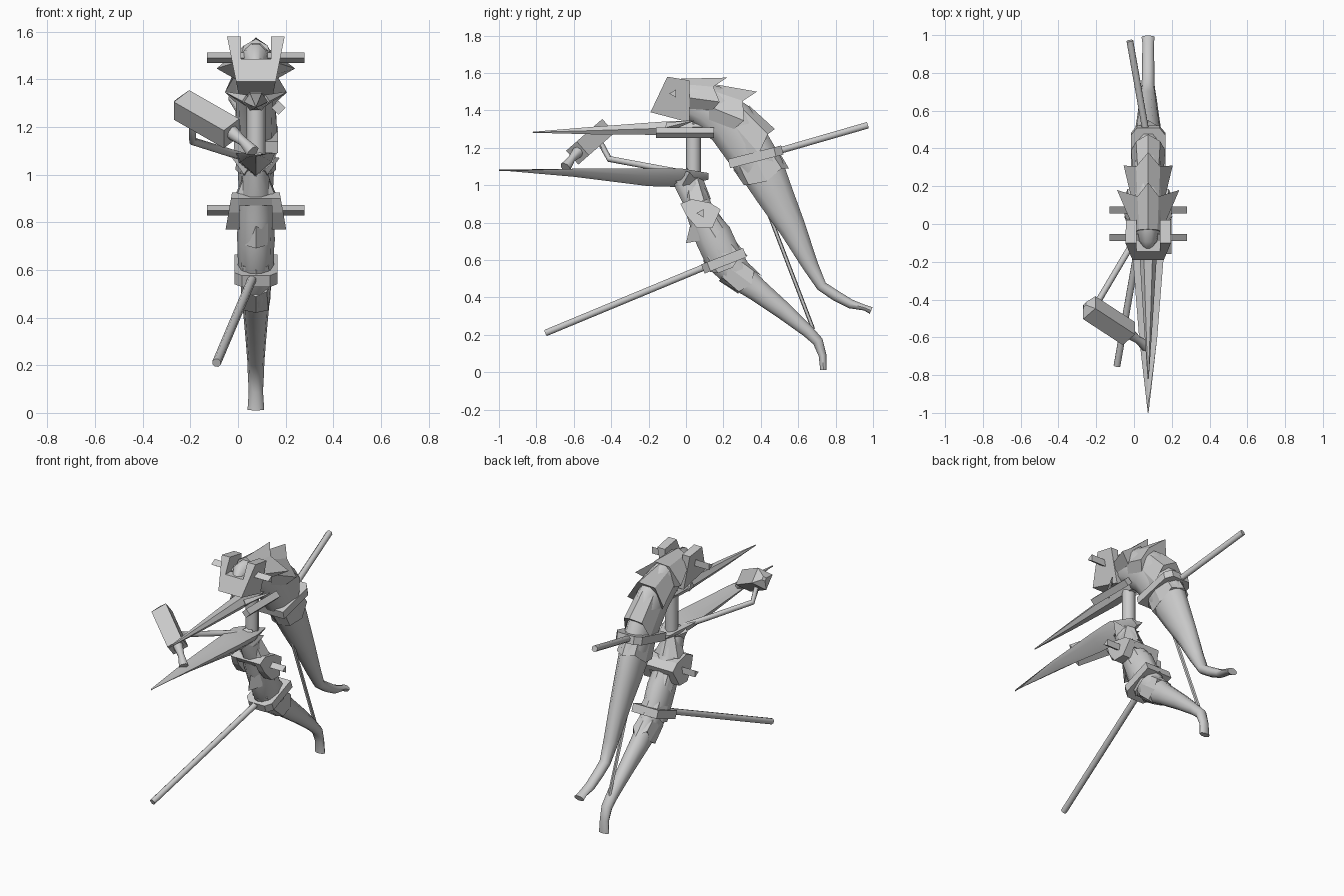
import bpy, bmesh, math
from mathutils import Vector

if "Cube" in bpy.data.objects:
    bpy.data.objects.remove(bpy.data.objects["Cube"])

CX = 0.075  # centre plane of the limbs
mat = bpy.data.materials.new("light grey")
mat.diffuse_color = (0.6, 0.6, 0.6, 1)
mat.use_nodes = True
mat.node_tree.nodes["Principled BSDF"].inputs["Base Color"].default_value = mat.diffuse_color


def finish(name, bm, smooth=None):
    bmesh.ops.recalc_face_normals(bm, faces=bm.faces)
    me = bpy.data.meshes.new(name)
    bm.to_mesh(me)
    bm.free()
    ob = bpy.data.objects.new(name, me)
    bpy.context.collection.objects.link(ob)
    me.materials.append(mat)
    if smooth:
        bpy.ops.object.select_all(action='DESELECT')
        ob.select_set(True)
        bpy.context.view_layer.objects.active = ob
        bpy.ops.object.shade_smooth_by_angle(angle=math.radians(smooth))
    return ob


def frame(t):
    t = t.normalized()
    ref = Vector((1, 0, 0)) if abs(t.x) < 0.9 else Vector((0, 1, 0))
    side = (ref - t * ref.dot(t)).normalized()
    return side, side.cross(t)


def skin(bm, rings, cap=True):
    rv = [[bm.verts.new(p) for p in r] for r in rings]
    n = len(rv[0])
    for a, b in zip(rv, rv[1:]):
        for i in range(n):
            bm.faces.new((a[i], a[(i + 1) % n], b[(i + 1) % n], b[i]))
    if cap:
        bm.faces.new(rv[0])
        bm.faces.new(rv[-1])


def tube(name, stations, sides=8, smooth=None, turn=0.0):
    """stations: (point, half depth, half width)"""
    pts = [Vector(s[0]) for s in stations]
    rings = []
    for i, (p, d, w) in enumerate(stations):
        side, nor = frame(pts[min(i + 1, len(pts) - 1)] - pts[max(i - 1, 0)])
        rings.append([pts[i] + side * w * math.cos(a) + nor * d * math.sin(a)
                      for a in (turn + math.tau * k / sides for k in range(sides))])
    bm = bmesh.new()
    skin(bm, rings)
    return finish(name, bm, smooth)


def limb(name, table, sides=10):
    return tube(name, [((CX, y, z), d, w) for y, z, d, w in table], sides, 50)


def rod(name, points, r, sides=8):
    return tube(name, [(p, r, r) for p in points], sides, 50, math.pi / sides)


def slab(name, outline, xa, xb):
    """y-z outline spanning between two x positions that may vary with z"""
    bm = bmesh.new()
    skin(bm, [[(f(z), y, z) for y, z in outline] for f in (xa, xb)])
    return finish(name, bm)


def collar(name, base, d, w, spine, side_pt, floor):
    """flared scale: a ring on the limb, drawn out to a spine and two side points"""
    (by, bz), (sy, sz), (qx, qy, qz), (fy, fz) = base, spine, side_pt, floor
    c = Vector((0, by, bz))
    side, nor = frame(Vector((0, qy - by, qz - bz)))
    up = nor if nor.dot(Vector((0, sy - by, sz - bz))) > 0 else -nor
    ring = [c + side * w * math.cos(a) + up * d * math.sin(a)
            for a in (math.tau * k / 8 for k in range(8))]
    mid = c.lerp(Vector((0, qy, qz)), 0.8)
    dia = [mid + side * w * s * 0.8 + up * d * u for s, u in ((1, .8), (-1, .8), (-1, -.72), (1, -.72))]
    edge = [Vector((qx, qy, qz)), dia[0], Vector((0, sy, sz)), dia[1],
            Vector((-qx, qy, qz)), dia[2], Vector((0, fy, fz)), dia[3]]
    bm = bmesh.new()
    off = Vector((CX, 0, 0))
    skin(bm, [[p + off for p in ring], [p + off for p in edge]])
    return finish(name, bm)


# Upper limb, bent over and tapering down to a foot
limb("upper_limb", [
    (-.13, 1.45, .02, .02), (-.09, 1.48, .07, .05), (.0, 1.46, .10, .075), (.12, 1.42, .13, .085),
    (.24, 1.33, .14, .085), (.33, 1.2, .135, .08), (.41, 1.08, .125, .08), (.48, .94, .103, .072),
    (.57, .77, .075, .058), (.665, .57, .045, .045), (.725, .46, .03, .035), (.80, .41, .03, .033),
    (.88, .365, .026, .032), (.955, .345, .016, .03), (.99, .33, .02, .035)])

# Lower limb
limb("lower_limb", [
    (-.03, 1.07, .05, .04), (.0, 1.02, .07, .05), (.045, .94, .075, .065), (.08, .84, .078, .075),
    (.145, .73, .105, .078), (.20, .61, .105, .075), (.28, .52, .085, .06), (.38, .44, .065, .055),
    (.52, .33, .05, .045), (.65, .22, .035, .036), (.705, .165, .03, .034), (.73, .09, .022, .03),
    (.735, .012, .018, .035)])

# Hip guard widening down to the bracket
tube("hip_guard", [((CX, .035, 1.03), .055, .04), ((CX, .06, .91), .075, .098)], 6, turn=math.pi / 6)

# Flared scales along both limbs
collar("crown_scale", (-.04, 1.475), .095, .07, (.22, 1.575), (.165, .18, 1.445), (.10, 1.30))
collar("shoulder_scale", (.10, 1.43), .12, .08, (.38, 1.5), (.13, .31, 1.345), (.17, 1.24))
collar("back_scale", (.24, 1.34), .13, .08, (.475, 1.30), (.09, .39, 1.17), (.25, 1.13))
collar("thigh_scale", (.37, 1.14), .13, .08, (.55, 1.09), (.085, .43, 1.02), (.31, 1.0))
collar("knee_scale", (.09, .83), .08, .075, (.0, .69), (.08, .16, .72), (.24, .76))
collar("shin_scale", (.17, .66), .10, .075, (.11, .54), (.078, .25, .56), (.33, .62))
collar("ankle_scale", (.23, .56), .09, .065, (.28, .42), (.06, .35, .47), (.41, .51))
collar("hip_scale", (-.02, 1.0), .06, .05, (-.09, 1.07), (.10, .02, 1.07), (.12, 1.06))

# Lower beak: flat topped, rounded flanks and a keel
bm = bmesh.new()
skin(bm, [[(CX - w, y, zt), (CX, y, zt - .008), (CX + w, y, zt), (CX + w * .8, y, zt * .6 + zb * .4),
           (CX, y, zb), (CX - w * .8, y, zt * .6 + zb * .4)]
          for y, zt, zb, w in ((-1, 1.083, 1.08, .002), (-.6, 1.088, 1.045, .048),
                               (-.2, 1.09, .995, .08), (-.03, 1.09, .99, .088), (.12, 1.065, 1.03, .04))])
finish("lower_beak", bm, 50)

# Upper beak
limb("upper_beak", [(-.82, 1.283, .003, .003), (-.5, 1.292, .023, .025), (-.1, 1.305, .042, .05),
                    (.04, 1.31, .042, .05), (.14, 1.31, .03, .04)], 6)
for s in (-1, 1):
    tube("beak_fin", [((CX + s * .04, -.1, 1.31), .025, .02), ((CX + s * .125, .04, 1.345), .003, .003)], 4)

# Neck post and guide bar
tube("neck_post", [((CX, .04, 1.03), .04, .04), ((CX, .04, 1.33), .04, .04)], 8, 50)
tube("guide_bar", [((.17, -.16, 1.28), .029, .029), ((.17, .15, 1.28), .029, .029)], 4)

# Upper bracket: two arms joined by a front plate
def outer(s):
    return lambda z: CX + s * (.082 + .038 * (z - 1.385) / .19)

def inner(s):
    return lambda z: CX + s * .063

for s in (-1, 1):
    slab("upper_bracket_arm", [(-.10, 1.58), (.02, 1.56), (.02, 1.335), (-.19, 1.39)], outer(s), inner(s))
slab("upper_bracket_plate", [(-.145, 1.485), (-.09, 1.485), (-.06, 1.42), (.02, 1.40), (.02, 1.335), (-.19, 1.39)],
     inner(-1), inner(1))

# Lower bracket: straddles the limb with a bridge on top
def flare(s):
    return lambda z: CX + s * (.10 + .027 * (.925 - z) / .155)

for s in (-1, 1):
    slab("lower_bracket_arm", [(-.03, .90), (.03, .925), (.13, .905), (.185, .87), (.14, .77), (.06, .77), (.0, .84)],
         flare(s), lambda z, s=s: CX + s * .068)
slab("lower_bracket_bridge", [(-.03, .90), (.03, .925), (.13, .905), (.185, .87), (.17, .835), (.10, .87), (-.01, .87)],
     lambda z: CX - .07, lambda z: CX + .07)

# Three sided pegs through the brackets
for name, y, z in (("upper_peg", -.065, 1.49), ("lower_peg", .08, .85)):
    tube(name, [((-.13, y, z), .025, .025), ((.28, y, z), .025, .025)], 3, turn=math.pi)

# Clamps: blocks around the limbs, chamfered at the rod end
def clamp(name, a, b, half, w):
    a, b = Vector((CX, *a)), Vector((CX, *b))
    d = b - a
    n = d.normalized().cross(Vector((1, 0, 0))) * half
    plan = [(0, .65), (.14, 1), (1, 1), (1, -1), (.14, -1), (0, -.65)]
    bm = bmesh.new()
    skin(bm, [[a + d * t + Vector((w * u, 0, 0)) + n * k for t, u in plan] for k in (-1, 1)])
    finish(name, bm)

clamp("lower_clamp", (.09, .552), (.315, .64), .026, .09)
clamp("upper_clamp", (.515, 1.188), (.23, 1.115), .025, .092)
rod("lower_rod", [(.065, .13, .575), (-.09, -.75, .21)], .019)
rod("upper_rod", [(.07, .45, 1.17), (-.022, .97, 1.32)], .019)

# Tie wire between the limbs
rod("tie_wire", [(CX, .40, .96), (CX, .68, .23)], .011, 5)

# Mallet: block with a peaked end, a flared handle and a bent strut
tube("mallet_block", [((-.262, -.428, 1.305), .015, .015), ((-.237, -.443, 1.292), .07, .07),
                      ((-.027, -.58, 1.172), .07, .07)], 4, turn=math.pi / 4)
tube("mallet_handle", [((-.03, -.575, 1.18), .032, .032), ((.02, -.612, 1.14), .02, .02),
                       ((.062, -.645, 1.095), .03, .03)], 8, 50)
rod("mallet_strut", [(-.19, -.47, 1.25), (-.19, -.41, 1.14), (-.03, -.14, 1.09), (.04, -.03, 1.07)], .017)
